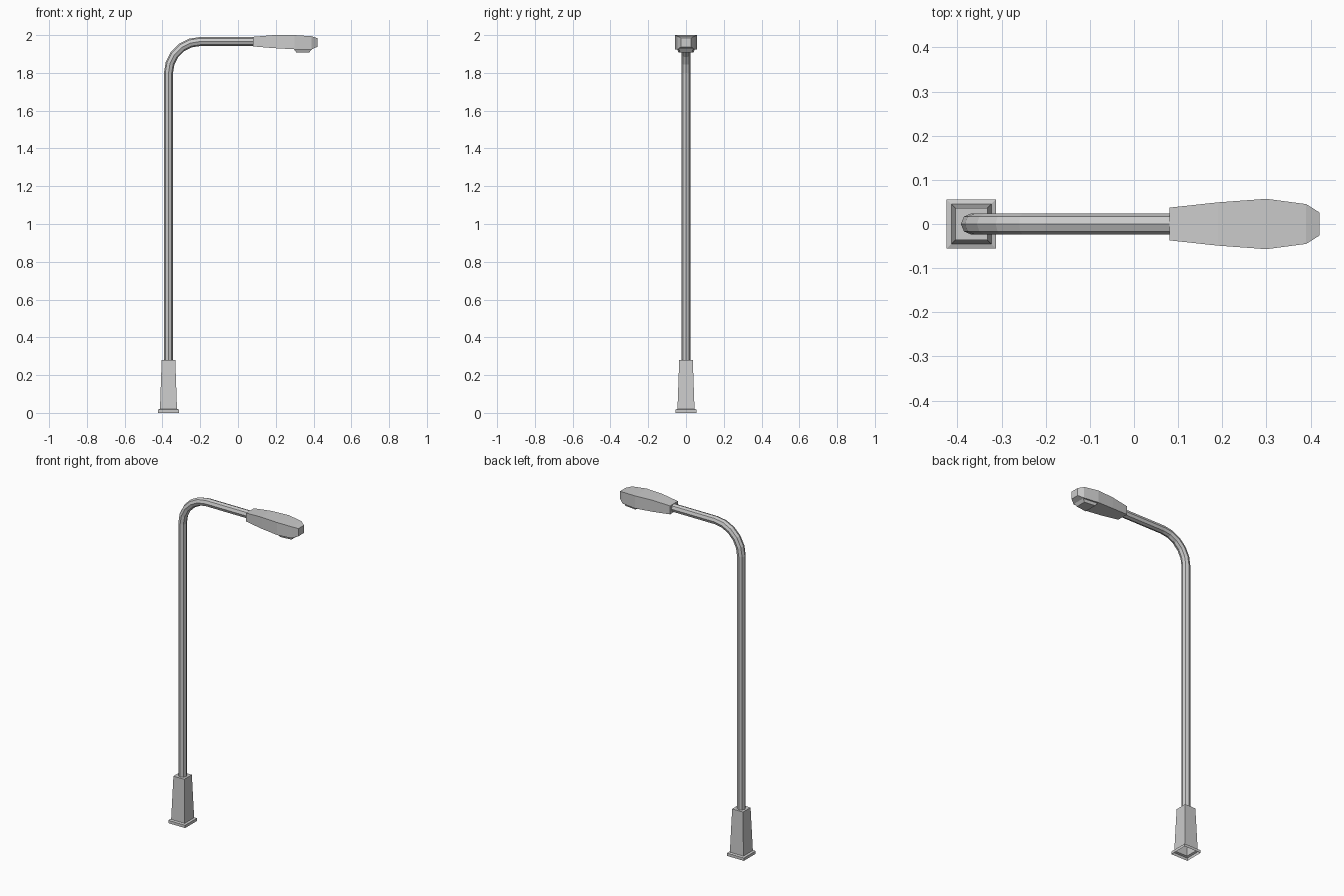
import bpy, math
from mathutils import Vector

if "Cube" in bpy.data.objects:
    bpy.data.objects.remove(bpy.data.objects["Cube"])

PX = -0.368  # pole axis


def loft(name, rings, cap_start=True, cap_end=True):
    """Skin a list of equal-length closed rings."""
    n = len(rings[0])
    verts = [v for r in rings for v in r]
    faces = [(i * n + j, i * n + (j + 1) % n, (i + 1) * n + (j + 1) % n, (i + 1) * n + j)
             for i in range(len(rings) - 1) for j in range(n)]
    if cap_start:
        faces.append(tuple(reversed(range(n))))
    if cap_end:
        faces.append(tuple(range(len(verts) - n, len(verts))))
    mesh = bpy.data.meshes.new(name)
    mesh.from_pydata(verts, [], faces)
    ob = bpy.data.objects.new(name, mesh)
    bpy.context.collection.objects.link(ob)
    return ob


def square(h, z):
    return [(PX + sx * h, sy * h, z) for sx, sy in ((-1, -1), (1, -1), (1, 1), (-1, 1))]


def section(x, w, z0, z1):
    return [(x, -w, z0), (x, w, z0), (x, w, z1), (x, -w, z1)]


# Base: flange and tapered pedestal, open underneath
loft("base", [square(0.056, 0), square(0.056, 0.017), square(0.045, 0.021),
              square(0.036, 0.28)], cap_start=False)

# Pole: octagonal tube swept up, round the bend and along the arm
R, bend, top, sides = 0.024, 0.167, 1.966, 8
path = [(PX, 0.27, 0)]
for i in range(6):
    a = math.pi / 2 * i / 5
    path.append((PX + bend * (1 - math.cos(a)), top - bend + bend * math.sin(a), a))
path.append((0.09, top, math.pi / 2))
rings = []
for x, z, a in path:
    out = Vector((math.cos(a), 0, -math.sin(a)))
    rings.append([Vector((x, 0, z)) + out * R * math.cos(t) + Vector((0, R * math.sin(t), 0))
                  for t in (2 * math.pi * k / sides for k in range(sides))])
loft("pole", rings)

# Lamp head: box-section body that swells then narrows to the tip
loft("lamp_head", [section(0.08, 0.037, 1.940, 1.991), section(0.19, 0.049, 1.931, 2.0),
                   section(0.30, 0.057, 1.925, 2.0), section(0.39, 0.045, 1.925, 1.994),
                   section(0.42, 0.026, 1.938, 1.984)])

# Lens: shallow tapered block below the head
def lens_ring(x0, x1, w0, w1, z):
    return [(x0, -w0, z), (x0, w0, z), (x1, w1, z), (x1, -w1, z)]

loft("lens", [lens_ring(0.295, 0.392, 0.048, 0.038, 1.927),
              lens_ring(0.308, 0.378, 0.040, 0.032, 1.909)])
